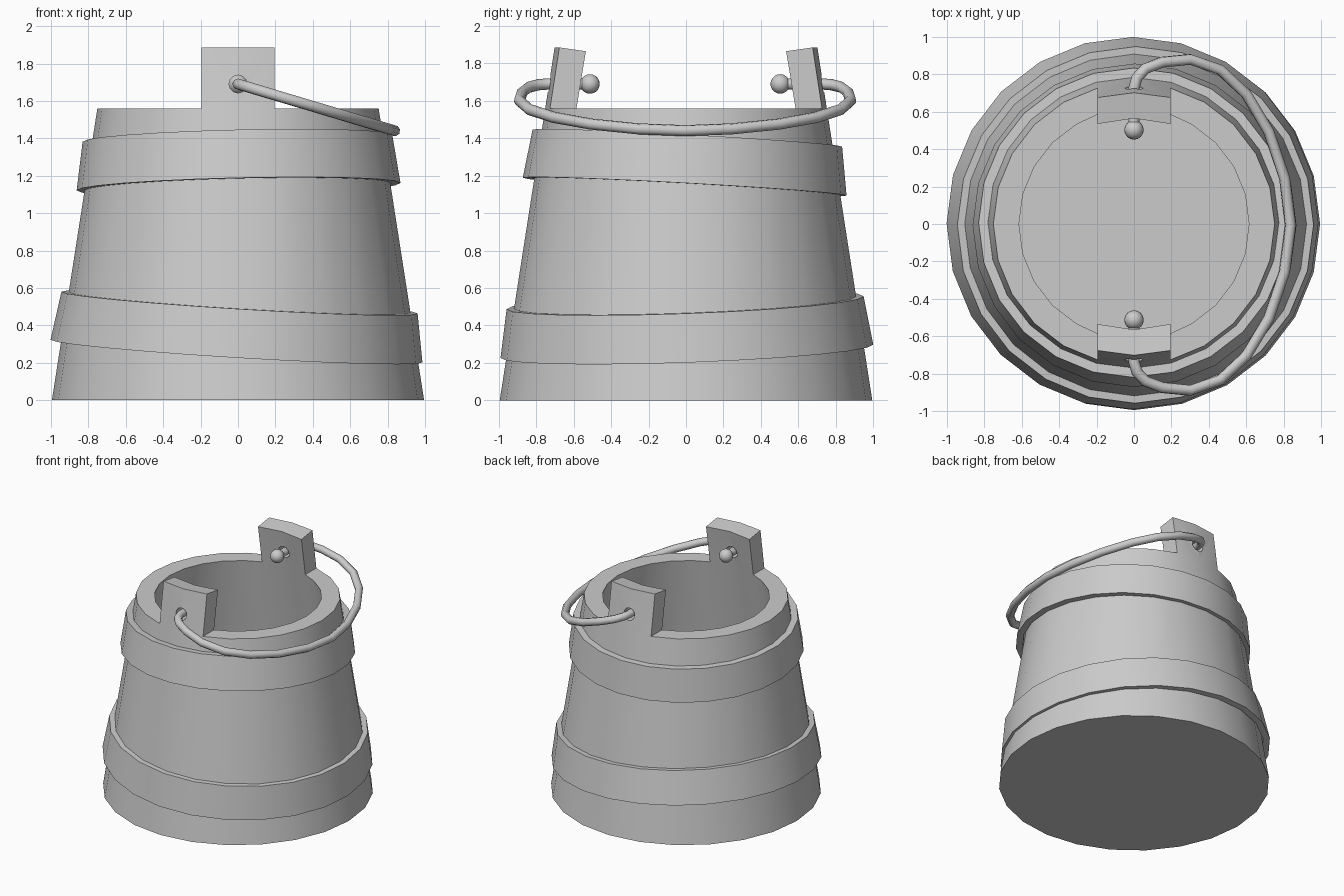
import bpy, bmesh
from math import pi, sin, cos, radians
from mathutils import Vector

if "Cube" in bpy.data.objects:
    bpy.data.objects.remove(bpy.data.objects["Cube"])

SEG = 24


def finish(ob, angle=30):
    bpy.ops.object.select_all(action='DESELECT')
    ob.select_set(True)
    bpy.context.view_layer.objects.active = ob
    bpy.ops.object.shade_smooth_by_angle(angle=radians(angle))


def add_object(name, bm):
    bmesh.ops.recalc_face_normals(bm, faces=bm.faces)
    me = bpy.data.meshes.new(name)
    bm.to_mesh(me)
    bm.free()
    ob = bpy.data.objects.new(name, me)
    bpy.context.collection.objects.link(ob)
    return ob


def lathe(profile, closed):
    """Revolve (radius, z) points; returns the bmesh and its vertex rings."""
    bm = bmesh.new()
    rings = [[bm.verts.new((r * cos(2 * pi * i / SEG), r * sin(2 * pi * i / SEG), z))
              for i in range(SEG)] for r, z in profile]
    n = len(rings)
    for k in range(n if closed else n - 1):
        a, b = rings[k], rings[(k + 1) % n]
        for i in range(SEG):
            j = (i + 1) % SEG
            bm.faces.new((a[i], a[j], b[j], b[i]))
    if not closed:
        bm.faces.new(rings[0])
        bm.faces.new(rings[-1])
    return bm, rings


# Bucket body: outer wall, rim, inner wall, floor
bm, rings = lathe([(0.995, 0), (0.752, 1.56), (0.615, 1.56), (0.835, 0.14)], False)
outer, inner = rings[1], rings[2]

# Handle tabs: raise two rim faces at the front and back
for mid in (SEG // 4, 3 * SEG // 4):
    s = 1 if outer[mid].co.y > 0 else -1
    for i in (mid - 1, mid + 1):
        inner[i].co.x = outer[i].co.x
        inner[i].co.y = s * 0.585
    span = set(outer[mid - 1:mid + 2] + inner[mid - 1:mid + 2])
    faces = [f for f in bm.faces if all(v in span for v in f.verts)]
    inner_pos = [inner[i].co.copy() for i in (mid - 1, mid, mid + 1)]
    res = bmesh.ops.extrude_face_region(bm, geom=faces)
    for v in [g for g in res['geom'] if isinstance(g, bmesh.types.BMVert)]:
        is_inner = any((v.co - p).length < 1e-4 for p in inner_pos)
        v.co += Vector((0, -s * 0.05, 0.305 if is_inner else 0.325))
    bmesh.ops.delete(bm, geom=[f for f in faces if f.is_valid], context='FACES_ONLY')
bucket = add_object("bucket_body", bm)

# Pivot holes through the tabs
bpy.ops.mesh.primitive_cylinder_add(vertices=12, radius=0.048, depth=2.4,
                                    location=(0, 0, 1.69), rotation=(pi / 2, 0, 0))
cutter = bpy.context.object
cutter.name = "hole_cutter"
mod = bucket.modifiers.new("holes", 'BOOLEAN')
mod.operation = 'DIFFERENCE'
mod.solver = 'EXACT'
mod.object = cutter
bpy.context.view_layer.objects.active = bucket
bpy.ops.object.modifier_apply(modifier=mod.name)
bpy.data.objects.remove(cutter)
finish(bucket)


# Hoops: tapered bands, each slightly crooked
def hoop(name, r_low, r_high, z, rx, ry):
    h, t = 0.13, 0.05
    b, _ = lathe([(r_low, -h), (r_high, h), (r_high - t, h), (r_low - t, -h)], True)
    ob = add_object(name, b)
    ob.location.z = z
    ob.rotation_euler = (rx, ry, 0)
    finish(ob)


hoop("lower_hoop", 0.996, 0.954, 0.392, 0.036, 0.061)
hoop("upper_hoop", 0.866, 0.828, 1.271, -0.055, -0.023)

# Bail handle: half path mirrored front to back, lying in a sloped plane
half = [(0, 0.51), (0, 0.73), (0.015, 0.785), (0.06, 0.835), (0.15, 0.87), (0.3, 0.885),
        (0.46, 0.83), (0.6, 0.70), (0.72, 0.50), (0.805, 0.25)]
path = half + [(0.837, 0)] + [(x, -y) for x, y in reversed(half)]
cu = bpy.data.curves.new("bail_handle", 'CURVE')
cu.dimensions = '3D'
cu.bevel_depth = 0.03
cu.bevel_resolution = 2
cu.use_fill_caps = True
sp = cu.splines.new('POLY')
sp.points.add(len(path) - 1)
for p, (x, y) in zip(sp.points, path):
    p.co = (x, y - 0.005, 1.69 - 0.298 * x, 1)
bail = bpy.data.objects.new("bail_handle", cu)
bpy.context.collection.objects.link(bail)
bpy.ops.object.select_all(action='DESELECT')
bail.select_set(True)
bpy.context.view_layer.objects.active = bail
bpy.ops.object.convert(target='MESH')
finish(bpy.context.object, 50)

# Ball stops on the inner ends of the bail
for name, y in (("front_ball", -0.513), ("back_ball", 0.503)):
    bpy.ops.mesh.primitive_uv_sphere_add(segments=16, ring_count=10, radius=0.052,
                                         location=(0, y, 1.69))
    bpy.context.object.name = name
    finish(bpy.context.object)
